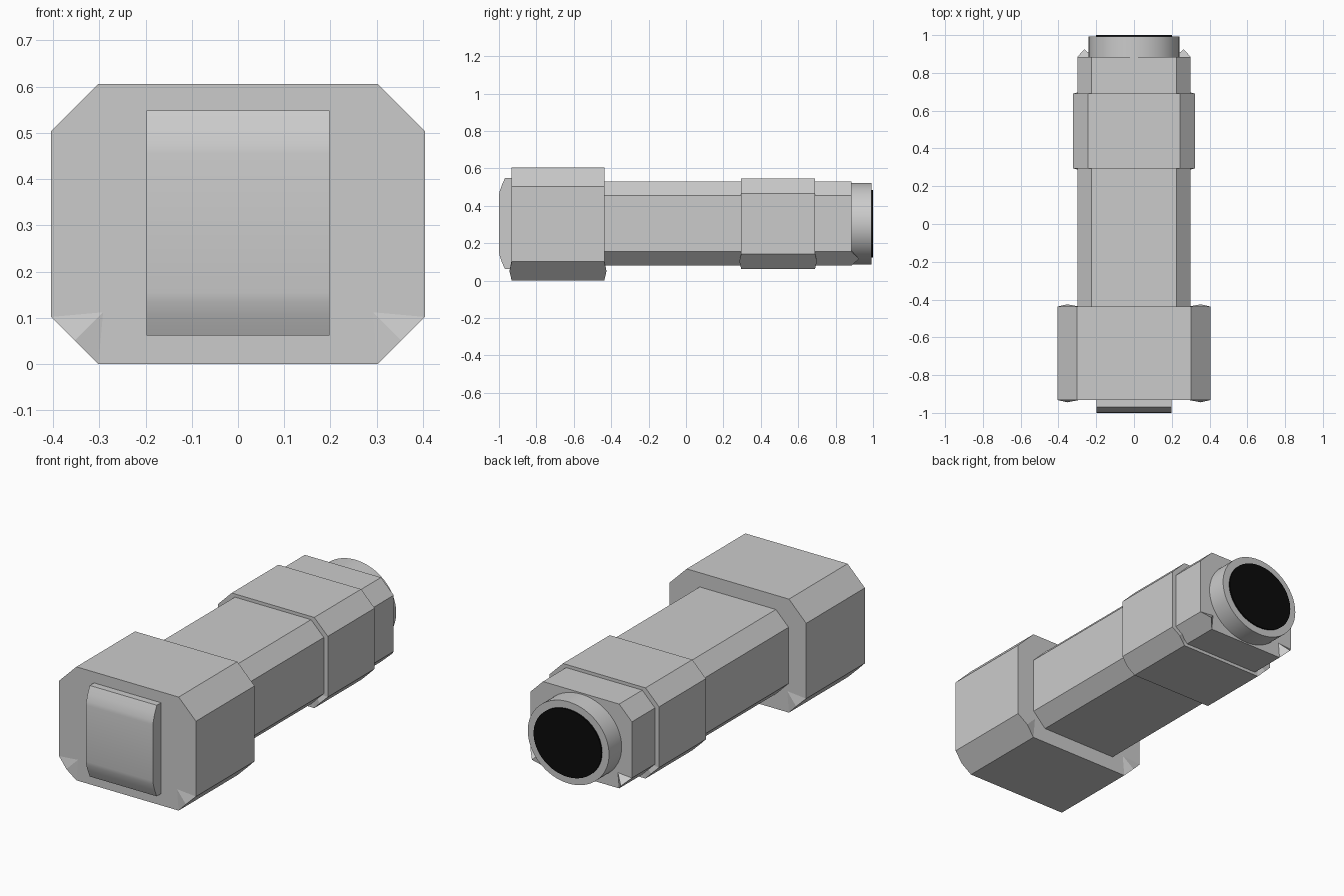
import bpy, bmesh, math
from mathutils import Vector

if "Cube" in bpy.data.objects:
    bpy.data.objects.remove(bpy.data.objects["Cube"], do_unlink=True)

MID_Z = 0.305


def material(name, value):
    m = bpy.data.materials.new(name)
    m.use_nodes = True
    color = (value, value, value, 1)
    m.diffuse_color = color
    m.node_tree.nodes["Principled BSDF"].inputs["Base Color"].default_value = color
    return m


grey = material("light grey", 0.6)
black = material("black", 0.003)


def finish(name, bm, mat, smooth=False):
    bmesh.ops.recalc_face_normals(bm, faces=bm.faces)
    mesh = bpy.data.meshes.new(name)
    bm.to_mesh(mesh)
    bm.free()
    mesh.materials.append(mat)
    ob = bpy.data.objects.new(name, mesh)
    bpy.context.collection.objects.link(ob)
    if smooth:
        bpy.ops.object.select_all(action='DESELECT')
        ob.select_set(True)
        bpy.context.view_layer.objects.active = ob
        bpy.ops.object.shade_smooth_by_angle(angle=math.radians(30))
    return ob


def chamfered_block(name, half_x, z0, z1, cut, y0, y1, peak0, peak1):
    """Box with chamfered long edges; lower chamfers swell out at both ends."""
    bm = bmesh.new()
    low, high = z0 + cut, z1 - cut
    a = half_x - cut
    mid = half_x - cut / 2
    outline = [(a, z1), (half_x, high), (half_x, low), (mid, z0 + cut / 2), (a, z0),
               (-a, z0), (-mid, z0 + cut / 2), (-half_x, low), (-half_x, high), (-a, z1)]
    rings = []
    for y, bulge in ((y0, -peak0), (y1, peak1)):
        ring = [bm.verts.new((x, y + (bulge if i in (3, 6) else 0), z))
                for i, (x, z) in enumerate(outline)]
        rings.append(ring)
        # flat end, with small pyramids over the lower corners
        inner = {i: bm.verts.new((math.copysign(a - cut * 0.1, outline[i][0]), y, low + cut * 0.1))
                 for i in (3, 6)}
        bm.faces.new([inner.get(i, v) for i, v in enumerate(ring)])
        for i in (3, 6):
            bm.faces.new((ring[i - 1], ring[i], inner[i]))
            bm.faces.new((ring[i], ring[i + 1], inner[i]))
    n = len(outline)
    for i in range(n):
        j = (i + 1) % n
        bm.faces.new((rings[0][i], rings[0][j], rings[1][j], rings[1][i]))
    return finish(name, bm, grey)


def oval_cylinder(name, rx, rz, y0, y1, mat):
    bm = bmesh.new()
    bmesh.ops.create_cone(bm, cap_ends=True, segments=64, radius1=1, radius2=1, depth=1)
    for v in bm.verts:
        x, y, z = v.co
        v.co = Vector((x * rx, y0 + (z + 0.5) * (y1 - y0), MID_Z + y * rz))
    return finish(name, bm, mat, True)


# Main body, front housing and raised band
chamfered_block("body", 0.3, 0.08, 0.53, 0.075, -0.45, 0.885, 0, 0.04)
chamfered_block("front_housing", 0.404, 0, 0.606, 0.102, -0.932, -0.437, 0.012, 0.012)
chamfered_block("raised_band", 0.324, 0.063, 0.547, 0.08, 0.295, 0.69, 0.01, 0.01)

# Rear tube and its dark opening
oval_cylinder("rear_tube", 0.24, 0.218, 0.8, 0.992, grey)
oval_cylinder("rear_opening", 0.2, 0.18, 0.99, 1.0, black)

# Front pad: rounded profile swept across x
bm = bmesh.new()
upper = [(-0.92, 0.243), (-0.968, 0.243), (-0.985, 0.205), (-0.997, 0.17), (-1.0, 0.15)]
profile = upper + [(y, -z) for y, z in reversed(upper)]
face = bm.faces.new([bm.verts.new((-0.198, y, MID_Z + z)) for y, z in profile])
swept = bmesh.ops.extrude_face_region(bm, geom=[face], use_keep_orig=True)
bmesh.ops.translate(bm, vec=(0.396, 0, 0),
                    verts=[v for v in swept["geom"] if isinstance(v, bmesh.types.BMVert)])
finish("front_pad", bm, grey, True)
